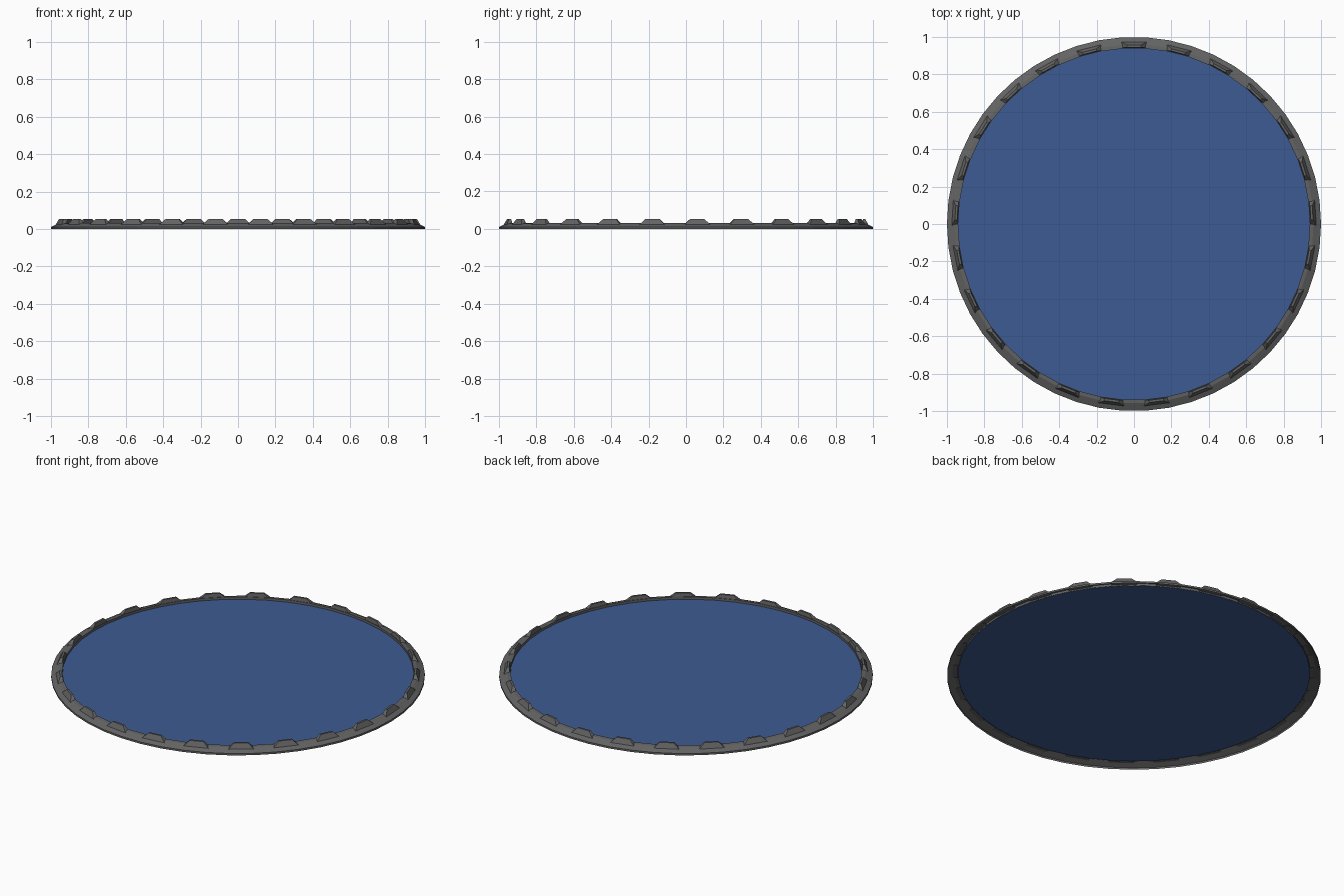
import bpy, bmesh, math

if "Cube" in bpy.data.objects:
    bpy.data.objects.remove(bpy.data.objects["Cube"])

def material(name, rgb):
    m = bpy.data.materials.new(name)
    m.diffuse_color = (*rgb, 1)
    m.use_nodes = True
    m.node_tree.nodes["Principled BSDF"].inputs["Base Color"].default_value = m.diffuse_color
    return m

STONE = material("dark grey stone", (0.125, 0.125, 0.125))
WATER = material("deep blue", (0.048, 0.105, 0.29))
SIDES, BUMPS = 50, 25

def finish(name, bm, mat):
    me = bpy.data.meshes.new(name)
    bm.to_mesh(me)
    bm.free()
    me.materials.append(mat)
    ob = bpy.data.objects.new(name, me)
    bpy.context.collection.objects.link(ob)
    return ob

def ring_of_verts(bm, r, z):
    return [bm.verts.new((r * math.cos(2 * math.pi * i / SIDES),
                          r * math.sin(2 * math.pi * i / SIDES), z))
            for i in range(SIDES)]

# rim: outer lip, sloped top, inner wall (open underneath)
bm = bmesh.new()
profile = [(1.0, 0.0), (1.0, 0.011), (0.96, 0.03), (0.94, 0.032), (0.94, 0.017)]
rings = [ring_of_verts(bm, r, z) for r, z in profile]
for a, b in zip(rings, rings[1:]):
    for i in range(SIDES):
        j = (i + 1) % SIDES
        bm.faces.new((a[i], a[j], b[j], b[i]))
finish("rim", bm, STONE)

# flat disc filling the rim
bm = bmesh.new()
bm.faces.new(ring_of_verts(bm, 0.942, 0.018))
finish("disc", bm, WATER)

# tapered bumps standing on the rim, first one at the back
bm = bmesh.new()
BASE = (0.972, 0.941, 0.068, 0.024)   # outer r, inner r, half length, z
TOP = (0.957, 0.945, 0.038, 0.053)
for k in range(BUMPS):
    t = math.pi / 2 + 2 * math.pi * k / BUMPS
    c, s = math.cos(t), math.sin(t)
    loops = []
    for ro, ri, h, z in (BASE, TOP):
        corners = ((ro, -h), (ro, h), (ri, h), (ri, -h))
        loops.append([bm.verts.new((r * c - u * s, r * s + u * c, z)) for r, u in corners])
    lo, hi = loops
    bm.faces.new(hi)
    bm.faces.new(lo[::-1])
    for i in range(4):
        j = (i + 1) % 4
        bm.faces.new((lo[i], lo[j], hi[j], hi[i]))
finish("rim_bumps", bm, STONE)
